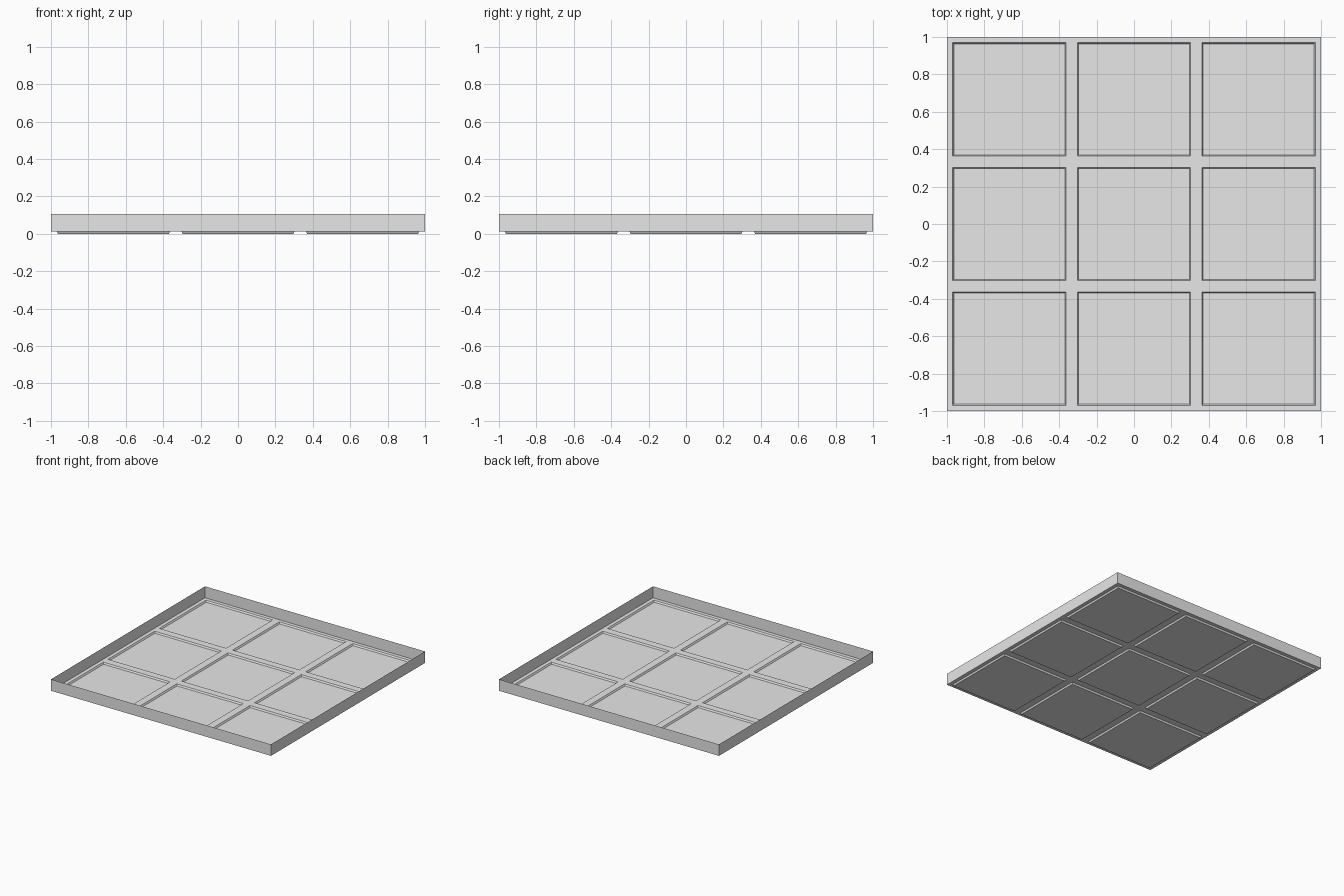
import bpy, bmesh

if "Cube" in bpy.data.objects:
    bpy.data.objects.remove(bpy.data.objects["Cube"])

FLOOR, RIM, SLOPE = 0.013, 0.107, 0.01
LINES = [-1, -0.97, -0.363, -0.303, 0.303, 0.363, 0.97, 1]

mat = bpy.data.materials.new("light grey")
mat.use_nodes = True
grey = (0.8, 0.8, 0.8, 1)
mat.diffuse_color = grey
mat.node_tree.nodes["Principled BSDF"].inputs["Base Color"].default_value = grey

bm = bmesh.new()

# Floor sheet divided into ribs and panels
n = len(LINES)
grid = [[bm.verts.new((x, y, FLOOR)) for x in LINES] for y in LINES]
panels = []
for j in range(n - 1):
    for i in range(n - 1):
        face = bm.faces.new((grid[j][i], grid[j][i + 1],
                             grid[j + 1][i + 1], grid[j + 1][i]))
        if i % 2 and j % 2:
            panels.append(face)

# Outer walls rise from the sheet's border
border = [e for e in bm.edges if e.is_boundary]
walls = bmesh.ops.extrude_edge_only(bm, edges=border)["geom"]
for v in walls:
    if isinstance(v, bmesh.types.BMVert):
        v.co.z = RIM

# Panels are pressed down with sloping sides
bmesh.ops.inset_individual(bm, faces=panels, thickness=SLOPE)
for v in {v for f in panels for v in f.verts}:
    v.co.z = 0

bmesh.ops.recalc_face_normals(bm, faces=bm.faces)
bm.normal_update()
if panels[0].normal.z < 0:
    bmesh.ops.reverse_faces(bm, faces=bm.faces)

mesh = bpy.data.meshes.new("panelled_tray")
bm.to_mesh(mesh)
bm.free()
mesh.materials.append(mat)
tray = bpy.data.objects.new("panelled_tray", mesh)
bpy.context.collection.objects.link(tray)
